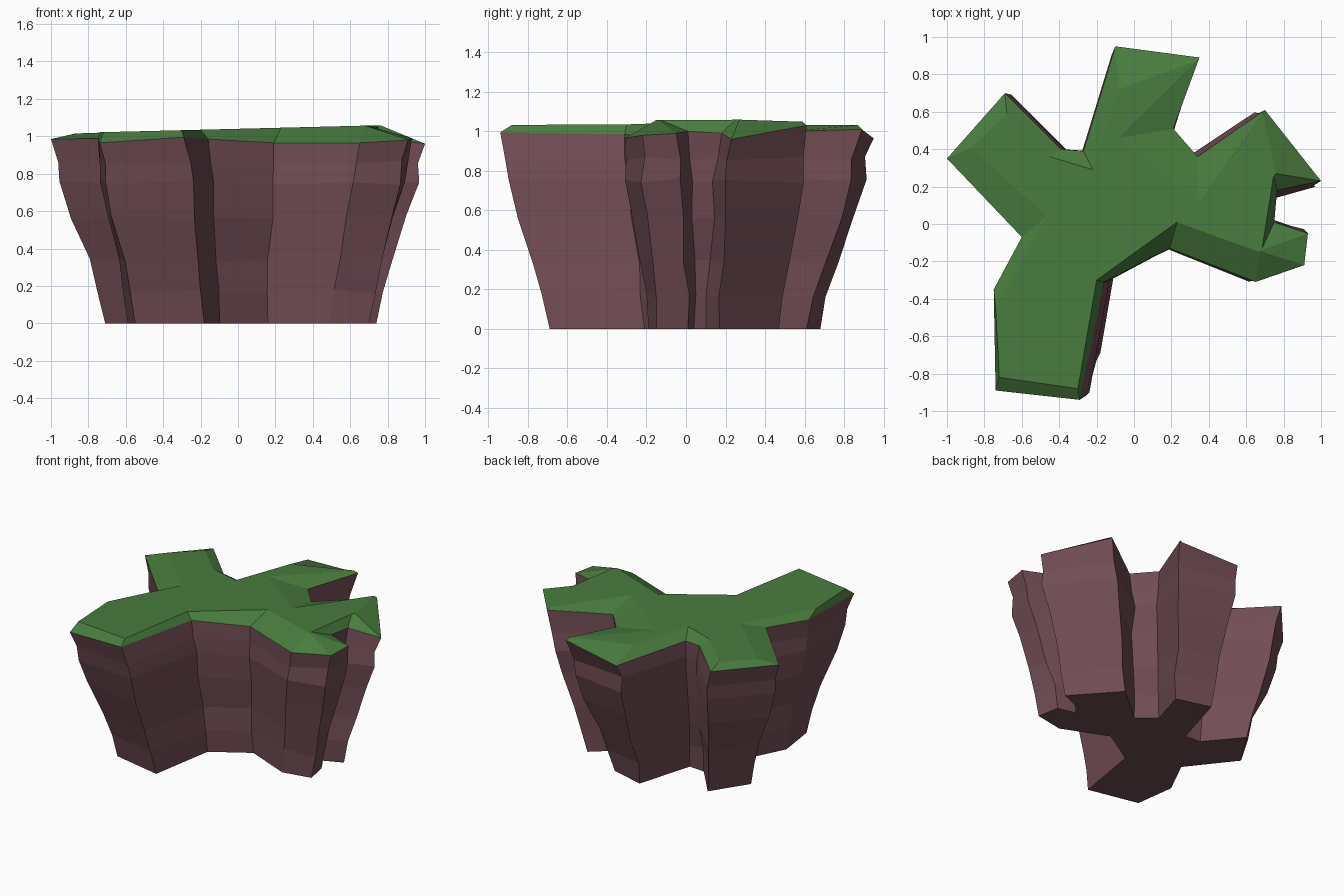
import bpy, random
from mathutils import Vector

if "Cube" in bpy.data.objects:
    bpy.data.objects.remove(bpy.data.objects["Cube"])

random.seed(4)

# Outline of the lobed plateau: rim x, y, then the matching foot x, y
OUTLINE = [
    (-.74, -.89, -.55, -.61), (-.29, -.94, -.18, -.69), (-.16, -.31, -.10, -.21),
    (.19, -.13, .16, -.05), (.65, -.31, .49, -.19), (.91, -.22, .70, -.15),
    (.93, -.05, .67, .01), (.75, .01, .54, .04), (.765, .18, .57, .10),
    (1.0, .23, .74, .17), (.70, .61, .47, .47), (.34, .36, .20, .24),
    (.21, .51, .07, .34), (.35, .89, .15, .61), (-.10, .95, -.10, .68),
    (-.27, .39, -.22, .27), (-.39, .40, -.34, .28), (-.69, .70, -.54, .52),
    (-1.0, .35, -.71, .26), (-.60, -.07, -.46, -.06), (-.75, -.35, -.59, -.32)]
RIM_Z = [.965, .995, .985, .965, .965, .98, .99, 1.0, .99, .96, 1.03, 1.0,
         1.0, 1.01, .965, .98, .98, .985, .985, .99, .98]

# Inner edge of the grass bevel, one point per rim point
CREST = [
    (-.72, -.82), (-.30, -.88), (-.20, -.30), (.23, .01), (.67, -.15), (.675, -.145),
    (.68, -.14), (.685, -.13), (.745, .25), (.76, .27), (.69, .59), (.35, .12),
    (-.08, .46), (.33, .87), (-.08, .72), (-.22, .29), (-.45, .36), (-.68, .59),
    (-.87, .41), (-.47, .04), (-.74, -.45)]

# Cliff profile: height, share of the way from foot to rim, outward bulge
LEVELS = [(0, 0, 0), (.17, .12, .005), (.34, .29, .008), (.57, .58, .02),
          (.75, .75, .025), (.86, .82, .018)]


def material(name, rgb):
    m = bpy.data.materials.new(name)
    m.diffuse_color = (*rgb, 1)
    m.use_nodes = True
    m.node_tree.nodes["Principled BSDF"].inputs["Base Color"].default_value = m.diffuse_color
    return m


def build(name, rings, caps, mat):
    """Bridge matching rings with quads and close the listed rings."""
    n = len(OUTLINE)
    verts = [v for ring in rings for v in ring]
    faces = []
    for r in range(len(rings) - 1):
        for i in range(n):
            j = (i + 1) % n
            faces.append((r*n + i, r*n + j, r*n + n + j, r*n + n + i))
    for r in caps:
        ring = [r*n + i for i in range(n)]
        faces.append(ring[::-1] if r == 0 else ring)
    mesh = bpy.data.meshes.new(name)
    mesh.from_pydata(verts, [], faces)
    mesh.materials.append(mat)
    obj = bpy.data.objects.new(name, mesh)
    bpy.context.collection.objects.link(obj)
    return obj


# Shared rim and crest rings
rim = [Vector((o[0], o[1], z)) for o, z in zip(OUTLINE, RIM_Z)]
crest = [Vector((x, y, 1.04 + .025*x - .03*max(0, y - .3))) for x, y in CREST]

# Rough cliff rings between foot and rim, pushed out along the corner normals
cliff = []
for z, t, bulge in LEVELS:
    ring = []
    for i, (x, y, bx, by) in enumerate(OUTLINE):
        a, b = rim[i - 1], rim[(i + 1) % len(rim)]
        d1, d2 = (rim[i] - a).normalized(), (b - rim[i]).normalized()
        normal = Vector((d1.y + d2.y, -d1.x - d2.x, 0))
        normal.normalize()
        j = .012 if z else 0
        p = Vector((bx + (x - bx)*t, by + (y - by)*t, z)) + normal*bulge
        ring.append(p + Vector([random.uniform(-j, j) for _ in range(3)]))
    cliff.append(ring)

build("rock_cliff", cliff + [rim], [0], material("dusty_maroon_rock", (.165, .073, .088)))
build("grass_top", [rim, crest], [1], material("grass_green", (.065, .2, .048)))
